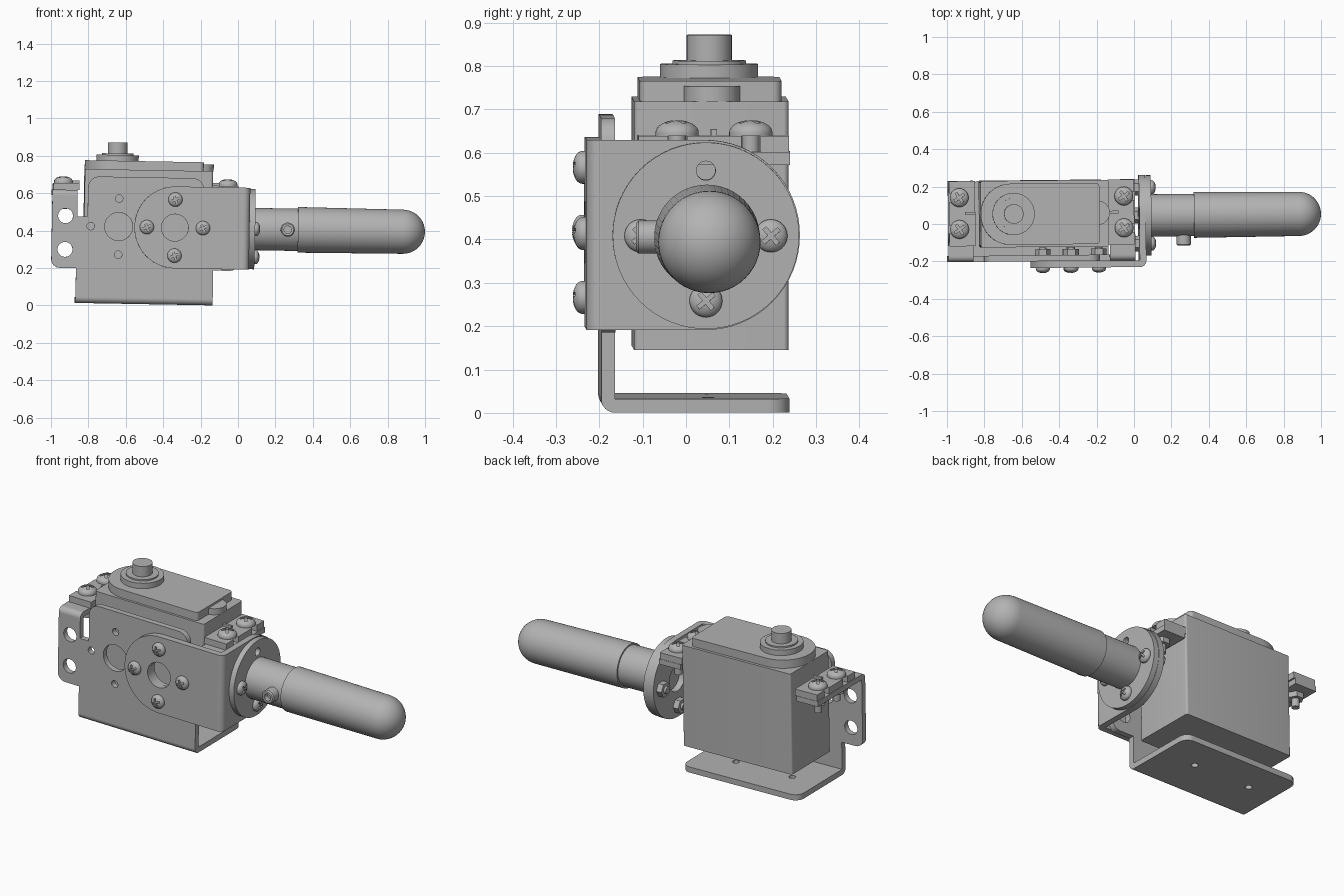
import bpy, bmesh, math
from mathutils import Matrix, Vector

cube = bpy.data.objects.get("Cube")
if cube:
    bpy.data.objects.remove(cube, do_unlink=True)

# Single light grey material
grey = bpy.data.materials.new("light_grey")
grey.use_nodes = True
grey.diffuse_color = (0.45, 0.45, 0.45, 1)
grey.node_tree.nodes["Principled BSDF"].inputs["Base Color"].default_value = grey.diffuse_color

# Frames: outline plane coordinates and the direction of thickness
FRAMES = {
    "x": Matrix(((0, 0, 1, 0), (1, 0, 0, 0), (0, 1, 0, 0), (0, 0, 0, 1))),
    "y": Matrix(((1, 0, 0, 0), (0, 0, -1, 0), (0, 1, 0, 0), (0, 0, 0, 1))),
    "z": Matrix.Identity(4),
}
parts = []


def add(name, mesh, matrix):
    obj = bpy.data.objects.new(name, mesh)
    bpy.context.scene.collection.objects.link(obj)
    obj.matrix_world = matrix
    parts.append(obj)
    return obj


def finish(mesh):
    """Weld, fix normals, shade and colour a mesh."""
    bm = bmesh.new()
    bm.from_mesh(mesh)
    bmesh.ops.remove_doubles(bm, verts=bm.verts, dist=1e-5)
    bmesh.ops.recalc_face_normals(bm, faces=bm.faces)
    bm.to_mesh(mesh)
    bm.free()
    mesh.shade_smooth()
    mesh.set_sharp_from_angle(angle=math.radians(32))
    mesh.materials.clear()
    mesh.materials.append(grey)
    return mesh


def rounded(corners):
    """Outline of (u, v[, radius]) corners with circular rounding of right angles."""
    out = []
    w = math.sqrt(0.5)
    for i, c in enumerate(corners):
        p = Vector(c[:2])
        if len(c) < 3:
            out.append(p)
            continue
        a, b = (p + (Vector(q[:2]) - p).normalized() * c[2]
                for q in (corners[i - 1], corners[(i + 1) % len(corners)]))
        n = 16 if c[2] > 0.1 else 6
        for k in range(n + 1):
            t = k / n
            f, g, h = (1 - t) ** 2, 2 * w * t * (1 - t), t * t
            out.append((a * f + p * g + b * h) / (f + g + h))
    return out


def rect(u0, u1, v0, v1, r=None):
    pts = [(u0, v0), (u1, v0), (u1, v1), (u0, v1)]
    return [p + (r,) for p in pts] if r else pts


def plate(name, frame, lo, hi, corners, holes=()):
    """Flat sheet with rounded corners and round holes (u, v, radius)."""
    curve = bpy.data.curves.new(name, "CURVE")
    curve.dimensions = "2D"
    curve.fill_mode = "BOTH"
    curve.extrude = (hi - lo) / 2
    loops = [rounded(corners)]
    for u, v, r in holes:
        loops.append([(u + r * math.cos(k * math.tau / 28), v + r * math.sin(k * math.tau / 28))
                      for k in range(28)])
    for loop in loops:
        s = curve.splines.new("POLY")
        s.points.add(len(loop) - 1)
        for point, (u, v) in zip(s.points, loop):
            point.co = (u, v, 0, 1)
        s.use_cyclic_u = True
    tmp = bpy.data.objects.new("tmp", curve)
    bpy.context.scene.collection.objects.link(tmp)
    mesh = bpy.data.meshes.new_from_object(tmp.evaluated_get(bpy.context.evaluated_depsgraph_get()))
    bpy.data.objects.remove(tmp, do_unlink=True)
    bpy.data.curves.remove(curve)
    mid = (lo + hi) / 2
    shift = Matrix.Translation((0, 0, -mid if frame == "y" else mid))
    return add(name, finish(mesh), FRAMES[frame] @ shift)


def lathe(name, profile, steps=40):
    """Mesh turned around z from (radius, height) points."""
    bm = bmesh.new()
    vs = [bm.verts.new((r, 0, z)) for r, z in profile]
    es = [bm.edges.new(pair) for pair in zip(vs, vs[1:])]
    bmesh.ops.spin(bm, geom=vs + es, axis=(0, 0, 1), cent=(0, 0, 0), angle=math.tau, steps=steps)
    mesh = bpy.data.meshes.new(name)
    bm.to_mesh(mesh)
    bm.free()
    return finish(mesh)


def screw_mesh(r, h, length):
    """Domed screw with a cross recess; the head sits on z = 0."""
    dome = [(r * math.cos(t), h * (0.2 + 0.8 * math.sin(t)))
            for t in (k * math.pi / 16 for k in range(8))]
    prof = [(0, -length), (0.02, -length), (0.02, 0), (r, 0)] + dome + [(0, h)]
    body = bpy.data.objects.new("tmp", lathe("screw", prof, 28))
    bm = bmesh.new()
    arm, slot = r * 0.62, r * 0.13
    cross = [(arm, slot), (slot, slot), (slot, arm)]
    ring = []
    for k in range(4):
        q = Matrix.Rotation(k * math.pi / 2, 3, "Z")
        ring += [bm.verts.new(q @ Vector((x, y, h * 0.55))) for x, y in cross]
    face = bm.faces.new(ring)
    top = bmesh.ops.extrude_face_region(bm, geom=[face])["geom"]
    bmesh.ops.translate(bm, verts=[g for g in top if isinstance(g, bmesh.types.BMVert)], vec=(0, 0, h))
    bmesh.ops.recalc_face_normals(bm, faces=bm.faces)
    cut_mesh = bpy.data.meshes.new("cutter")
    bm.to_mesh(cut_mesh)
    bm.free()
    cutter = bpy.data.objects.new("cutter", cut_mesh)
    cutter.hide_render = True
    for o in (body, cutter):
        bpy.context.scene.collection.objects.link(o)
    mod = body.modifiers.new("recess", "BOOLEAN")
    mod.operation, mod.object = "DIFFERENCE", cutter
    mesh = bpy.data.meshes.new_from_object(body.evaluated_get(bpy.context.evaluated_depsgraph_get()))
    for o in (body, cutter):
        bpy.data.objects.remove(o, do_unlink=True)
    return finish(mesh)


def place(name, mesh, loc, direction, turn=0.0):
    rot = Vector(direction).to_track_quat("Z", "Y").to_matrix().to_4x4()
    return add(name, mesh, Matrix.Translation(loc) @ rot @ Matrix.Rotation(turn, 4, "Z"))


MID = -0.4975          # middle of the motor bracket
HUB = (-0.34, 0.41)    # screw pattern on the front plates
AXIS_Y, AXIS_Z = 0.045, 0.41
SIDES = (("left", -1), ("right", 1))

# Motor case, stepped cover, boss and shaft
plate("motor_case", "z", 0.142, 0.715, rect(-0.825, -0.14, -0.118, 0.238, 0.012))
plate("motor_cover", "z", 0.715, 0.762,
      [(-0.825, -0.105, 0.16), (-0.19, -0.105, 0.02), (-0.19, 0.222, 0.02), (-0.825, 0.222, 0.16)])
place("cover_bump", lathe("cover_bump", [(0, 0), (0.065, 0), (0.065, 0.035), (0, 0.035)]),
      (-0.2, 0.062, 0.715), (0, 0, 1))
place("output_shaft", lathe("output_shaft", [
    (0, 0), (0.113, 0), (0.113, 0.033), (0.085, 0.033), (0.085, 0.041),
    (0.052, 0.041), (0.052, 0.1), (0, 0.1)]), (-0.65, 0.06, 0.76), (0, 0, 1))

# Motor flanges with open slots, stiffening ribs, screws and nuts
big_screw = screw_mesh(0.05, 0.036, 0.14)
small_screw = screw_mesh(0.038, 0.028, 0.11)
nut = lathe("nut", [(0, 0), (0.042, 0), (0.042, 0.032), (0, 0.032)], 6)
for side, s in SIDES:
    def along(d):
        return MID + s * d
    tip, root, end = along(0.495), along(0.355), along(0.43)
    outline = [(root, -0.11), (tip, -0.11)]
    for y in (-0.02, 0.15):
        outline += [(tip, y - 0.022), (end, y - 0.022), (end, y + 0.022), (tip, y + 0.022)]
        place(side + "_flange_screw", big_screw, (along(0.44), y, 0.638), (0, 0, 1), 0.6)
        place(side + "_flange_nut", nut, (along(0.44), y, 0.543), (0, 0, 1))
    plate(side + "_motor_flange", "z", 0.602, 0.638, outline + [(tip, 0.238), (root, 0.238)])
    plate(side + "_flange_rib", "z", 0.638, 0.652, rect(*sorted((root, along(0.41))), 0.058, 0.072))
    # Bracket tab folded back under the flange
    x0, x1 = sorted((along(0.5), along(0.365)))
    plate(side + "_bracket_tab", "z", 0.572, 0.602, rect(x0, x1, -0.162, 0.24),
          [(along(0.44), y, 0.024) for y in (-0.02, 0.15)])
    plate(side + "_tab_bend", "x", x0, x1,
          [(-0.162, 0.572), (-0.194, 0.572), (-0.194, 0.602, 0.029), (-0.162, 0.602)])

# Motor bracket: front sheet with ears, bend and bottom sheet
half = [(0.367, 0.03), (0.367, 0.184), (0.5, 0.184, 0.045), (0.5, 0.572), (0.365, 0.572),
        (0.365, 0.46), (0.31, 0.46), (0.31, 0.676, 0.06)]
sheet = [(MID + c[0], *c[1:]) for c in half] + [(MID - c[0], *c[1:]) for c in reversed(half)]
holes = [(MID + s * 0.4275, z, 0.04) for _, s in SIDES for z in (0.283, 0.463)]
for u in (-0.64, HUB[0]):
    holes.append((u, HUB[1], 0.075))
    holes += [(u, HUB[1] + d, 0.02) for d in (-0.15, 0.15)]
holes += [(-0.79, HUB[1], 0.02), (-0.19, HUB[1], 0.02)]
plate("motor_bracket_front", "y", -0.194, -0.162, sheet, holes)
plate("motor_bracket_bend", "x", MID - 0.367, MID + 0.367,
      [(-0.194, -0.002, 0.031), (-0.162, -0.002), (-0.162, 0.03), (-0.194, 0.03)])
plate("motor_bracket_bottom", "z", -0.002, 0.03,
      [(MID - 0.367, -0.162), (MID + 0.367, -0.162), (MID + 0.367, 0.24, 0.05), (MID - 0.367, 0.24, 0.05)],
      [(-0.345, 0.055, 0.018), (-0.7, 0.055, 0.018)])

# Handle bracket: front sheet, bend and round end sheet
plate("handle_bracket_front", "y", -0.23, -0.194,
      [(-0.556, 0.192, 0.218), (0.025, 0.192), (0.025, 0.63), (-0.556, 0.63, 0.218)], [(*HUB, 0.072)])
plate("handle_bracket_bend", "z", 0.192, 0.63,
      [(0.025, -0.23), (0.06, -0.23, 0.033), (0.06, -0.194), (0.025, -0.194)])
top_hole = (AXIS_Y, AXIS_Z + 0.15, 0.022)
plate("handle_bracket_end", "x", 0.025, 0.06,
      [(-0.194, 0.192), (0.262, 0.192, 0.218), (0.262, 0.63, 0.218), (-0.194, 0.63)],
      [top_hole, (AXIS_Y, AXIS_Z, 0.072)])
plate("handle_disc", "x", 0.06, 0.09,
      rect(AXIS_Y - 0.215, AXIS_Y + 0.215, AXIS_Z - 0.215, AXIS_Z + 0.215, 0.215), [top_hole])

# Screws and nuts of the handle bracket
for k in range(4):
    a, b = 0.15 * math.cos(k * math.pi / 2), 0.15 * math.sin(k * math.pi / 2)
    place("front_screw", small_screw, (HUB[0] + a, -0.23, HUB[1] + b), (0, -1, 0), 0.4)
    place("front_nut", nut, (HUB[0] + a, -0.13, HUB[1] + b), (0, -1, 0))
    if k != 1:
        place("disc_screw", small_screw, (0.09, AXIS_Y + a, AXIS_Z + b), (1, 0, 0), 0.7)
        place("disc_nut", nut, (-0.007, AXIS_Y + a, AXIS_Z + b), (1, 0, 0))

# Handle: stem collar, domed grip and side set screw
grip = [(0, 0), (0.113, 0), (0.113, 0.23), (0.122, 0.23)]
grip += [(0.118 * math.cos(t), 0.792 + 0.118 * math.sin(t)) for t in (k * math.pi / 24 for k in range(12))]
place("handle_grip", lathe("handle_grip", grip + [(0, 0.91)], 48), (0.09, AXIS_Y, AXIS_Z), (1, 0, 0))
place("set_screw", lathe("set_screw", [
    (0, 0), (0.038, 0), (0.038, 0.06), (0.032, 0.066), (0.02, 0.066), (0.02, 0.035), (0, 0.035)], 24),
    (0.265, -0.052, AXIS_Z), (0, -1, 0))

# The whole assembly leans very slightly
lean = (Matrix.Translation((0, 0, 0.4)) @ Matrix.Rotation(0.01, 4, "Z")
        @ Matrix.Rotation(0.018, 4, "Y") @ Matrix.Translation((0, 0, -0.4)))
for obj in parts:
    obj.matrix_world = lean @ obj.matrix_world
